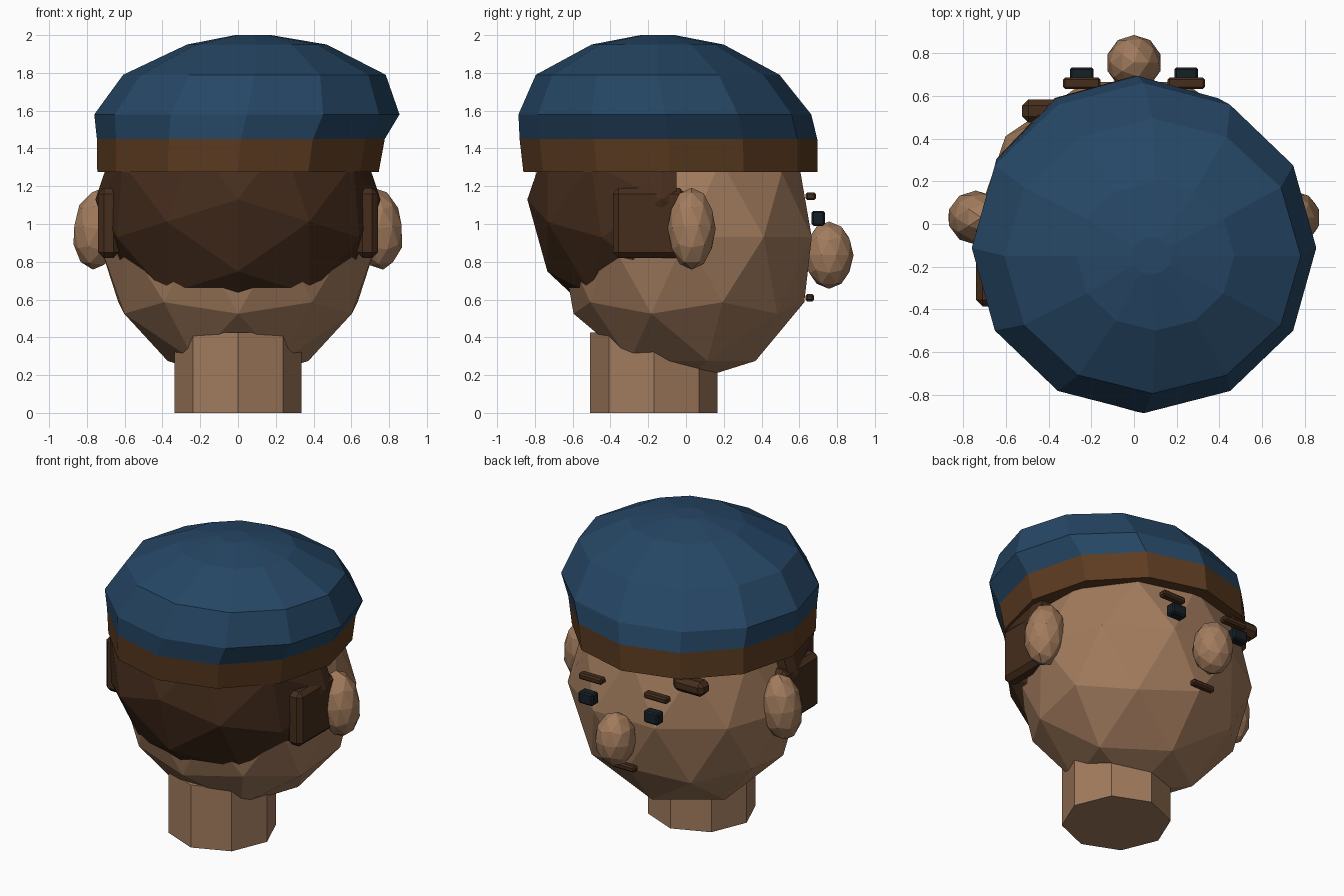
import bpy, bmesh, math
from mathutils import Matrix

if "Cube" in bpy.data.objects:
    bpy.data.objects.remove(bpy.data.objects["Cube"])


def material(name, rgb):
    m = bpy.data.materials.new(name)
    m.diffuse_color = (*rgb, 1)
    m.use_nodes = True
    m.node_tree.nodes["Principled BSDF"].inputs["Base Color"].default_value = m.diffuse_color
    return m


SKIN = material("skin", (0.36, 0.20, 0.11))
HAIR = material("hair", (0.06, 0.026, 0.012))
BLUE = material("blue_cloth", (0.019, 0.062, 0.13))
BROWN = material("brown_band", (0.11, 0.045, 0.015))
DARK = material("eye", (0.008, 0.014, 0.018))


def finish(name, bm, mat):
    bmesh.ops.recalc_face_normals(bm, faces=bm.faces[:])
    me = bpy.data.meshes.new(name)
    bm.to_mesh(me)
    bm.free()
    me.materials.append(mat)
    ob = bpy.data.objects.new(name, me)
    bpy.context.collection.objects.link(ob)
    return ob


def ball(name, loc, size, mat, rot=Matrix.Identity(4), tilt=0, cut_y=None):
    bm = bmesh.new()
    bmesh.ops.create_icosphere(bm, subdivisions=2, radius=1)
    bm.transform(Matrix.Translation(loc) @ Matrix.Rotation(math.radians(tilt), 4, 'Y')
                 @ Matrix.Diagonal((*size, 1)) @ rot)
    if cut_y is not None:
        # keep only the part behind the cutting plane
        cut = bmesh.ops.bisect_plane(bm, geom=bm.verts[:] + bm.edges[:] + bm.faces[:],
                                     plane_co=(0, cut_y, 0), plane_no=(0, 1, 0),
                                     clear_outer=True)
        edges = [e for e in cut["geom_cut"] if isinstance(e, bmesh.types.BMEdge)]
        bmesh.ops.edgeloop_fill(bm, edges=edges)
    return finish(name, bm, mat)


def box(name, loc, dims, mat, bevel=0.01):
    bm = bmesh.new()
    bmesh.ops.create_cube(bm, size=1)
    bm.transform(Matrix.Diagonal((*dims, 1)))
    bmesh.ops.bevel(bm, geom=bm.edges[:], offset=bevel, segments=1,
                    affect='EDGES', profile=0.5)
    bm.transform(Matrix.Translation(loc))
    return finish(name, bm, mat)


def loft(name, rings, mat, sides=12):
    # each ring: centre x, centre y, z, radius x, radius y
    bm = bmesh.new()
    loops = []
    for cx, cy, z, rx, ry in rings:
        loops.append([bm.verts.new((cx + rx * math.cos(math.tau * i / sides),
                                    cy + ry * math.sin(math.tau * i / sides), z))
                      for i in range(sides)])
    for a, b in zip(loops, loops[1:]):
        for i in range(sides):
            j = (i + 1) % sides
            bm.faces.new((a[i], a[j], b[j], b[i]))
    bm.faces.new(loops[0])
    bm.faces.new(loops[-1])
    return finish(name, bm, mat)


# Head and the hair shell behind it
turn = Matrix.Rotation(math.radians(-90), 4, 'Z')
ball("head", (0, 0, 0.93), (0.745, 0.70, 0.77), SKIN, turn)
ball("hair", (0, -0.13, 1.13), (0.755, 0.71, 0.725), HAIR,
     Matrix.Rotation(math.radians(-90), 4, 'X') @ turn, cut_y=-0.05)

# Neck
loft("neck", [(0, -0.17, 0, 0.337, 0.337), (0, -0.17, 0.425, 0.337, 0.337)], SKIN, 8)

# Nose, mouth and hair tuft
ball("nose", (0, 0.757, 0.835), (0.13, 0.13, 0.178), SKIN)
box("mouth", (0, 0.655, 0.61), (0.17, 0.045, 0.04), HAIR)
box("hair_tuft", (-0.41, 0.53, 1.225), (0.23, 0.11, 0.1), HAIR, 0.03)

# Paired features
for s, side in ((-1, "left"), (1, "right")):
    ball("ear_" + side, (s * 0.742, 0.03, 0.975), (0.132, 0.127, 0.218), SKIN, tilt=-7 * s)
    box("sideburn_" + side, (s * 0.685, -0.195, 1.005), (0.11, 0.385, 0.37), HAIR, 0.03)
    box("eye_" + side, (s * 0.245, 0.7, 1.03), (0.11, 0.07, 0.08), DARK)
    box("eyebrow_" + side, (s * 0.245, 0.66, 1.147), (0.175, 0.055, 0.042), HAIR)

# Cap band and slightly lopsided crown
loft("cap_band", [(0, -0.083, 1.275, 0.745, 0.778),
                  (0.015, -0.093, 1.45, 0.762, 0.788)], BROWN)
loft("cap_crown", [(0.015, -0.093, 1.45, 0.762, 0.788),
                   (0.047, -0.112, 1.58, 0.808, 0.775),
                   (0.087, -0.15, 1.79, 0.695, 0.645),
                   (0.1, -0.15, 1.95, 0.37, 0.35),
                   (0.08, -0.15, 2.0, 0.095, 0.09)], BLUE)
